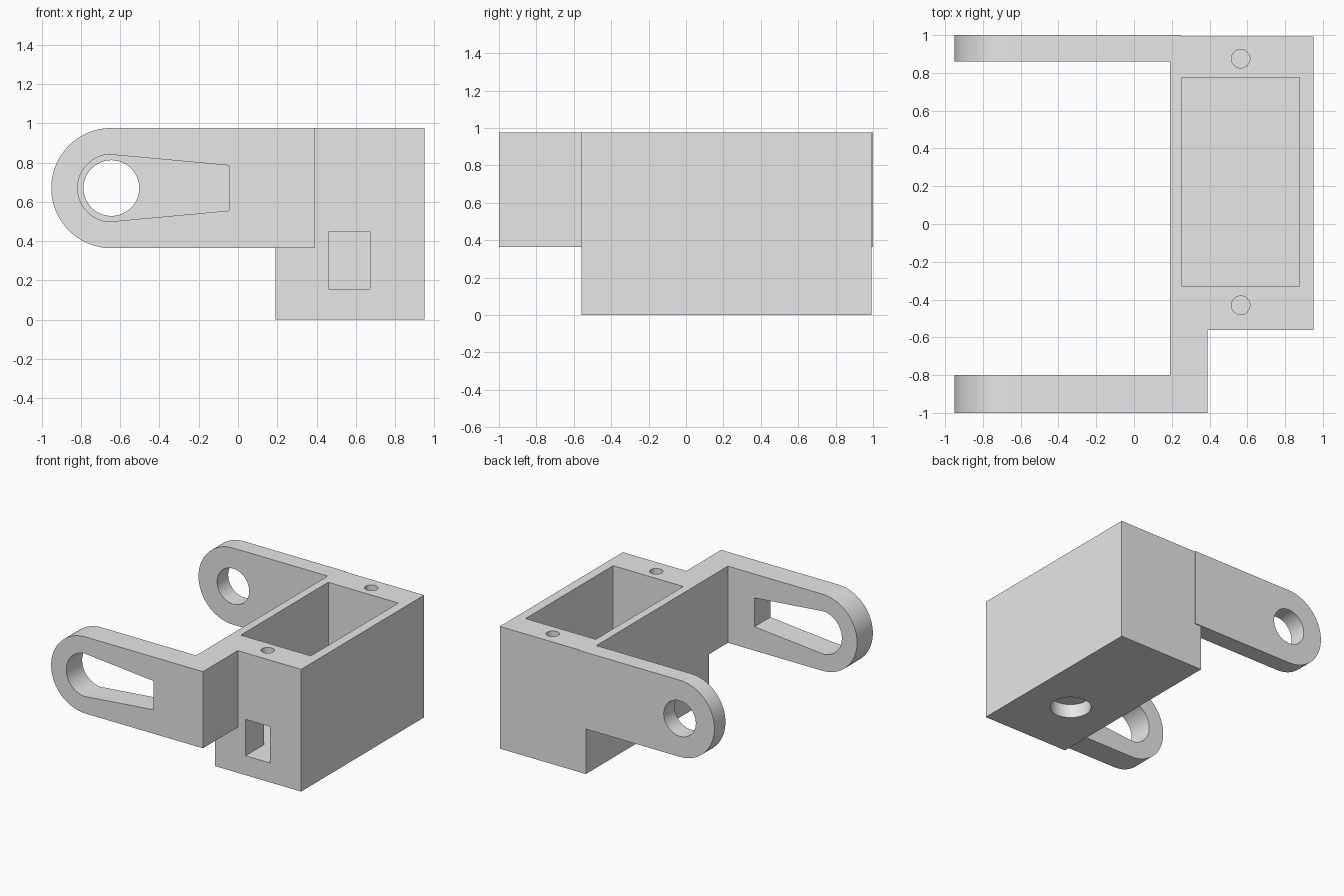
import bpy, bmesh, math
from mathutils import Vector

cube = bpy.data.objects.get("Cube")
if cube:
    bpy.data.objects.remove(cube, do_unlink=True)

grey = bpy.data.materials.new("plain grey")
grey.use_nodes = True
grey.diffuse_color = (0.8, 0.8, 0.8, 1)
grey.node_tree.nodes["Principled BSDF"].inputs["Base Color"].default_value = (0.8, 0.8, 0.8, 1)

TOP = 0.976
PIVOT = (-0.645, 0.67)
ARM_R = 0.306


def prism(name, outline, axis, lo, hi):
    """Extrude a 2D outline along y (outline in x, z) or z (outline in x, y)."""
    bm = bmesh.new()
    place = (lambda p: (p[0], lo, p[1])) if axis == "y" else (lambda p: (p[0], p[1], lo))
    face = bm.faces.new([bm.verts.new(place(p)) for p in outline])
    grown = bmesh.ops.extrude_face_region(bm, geom=[face])
    step = Vector((0, hi - lo, 0)) if axis == "y" else Vector((0, 0, hi - lo))
    bmesh.ops.translate(bm, vec=step, verts=[v for v in grown["geom"] if isinstance(v, bmesh.types.BMVert)])
    bmesh.ops.recalc_face_normals(bm, faces=bm.faces)
    mesh = bpy.data.meshes.new(name)
    bm.to_mesh(mesh)
    bm.free()
    mesh.materials.append(grey)
    ob = bpy.data.objects.new(name, mesh)
    bpy.context.scene.collection.objects.link(ob)
    return ob


def rect(a0, a1, b0, b1):
    return [(a0, b0), (a1, b0), (a1, b1), (a0, b1)]


def arc(centre, r, start, end, n):
    angles = [math.radians(start + (end - start) * i / n) for i in range(n + 1)]
    return [(centre[0] + r * math.cos(a), centre[1] + r * math.sin(a)) for a in angles]


def circle(x, y, r, n=48):
    return arc((x, y), r, 0, 360, n)[:-1]


def arm_outline(end_x):
    """Straight bar with a rounded free end."""
    low, high = PIVOT[1] - ARM_R, PIVOT[1] + ARM_R
    return arc(PIVOT, ARM_R, 90, 270, 48) + [(end_x, low), (end_x, high)]


def combine(target, other, operation):
    mod = target.modifiers.new(operation.lower(), "BOOLEAN")
    mod.operation, mod.object, mod.solver = operation, other, "EXACT"
    bpy.context.view_layer.objects.active = target
    bpy.ops.object.modifier_apply(modifier=mod.name)
    bpy.data.objects.remove(other, do_unlink=True)


# Solid parts: housing box, two arms and the web joining the front arm
bracket = prism("bracket", rect(0.19, 0.95, -0.56, 0.992), "z", 0, TOP)
solids = [
    prism("back_arm", arm_outline(0.25), "y", 0.86, 1.0),
    prism("front_arm", arm_outline(0.39), "y", -1.0, -0.8),
    prism("front_web", rect(0.19, 0.39, -0.9, -0.5), "z", PIVOT[1] - ARM_R, TOP),
]
for part in solids:
    combine(bracket, part, "UNION")

# Openings: pocket, side window, screw holes, base recess, arm hole and tapered slot
slot = arc(PIVOT, 0.172, 95, 265, 40) + [(-0.045, 0.555), (-0.045, 0.785)]
openings = [
    prism("pocket", rect(0.255, 0.875, -0.33, 0.775), "z", 0.155, 1.2),
    prism("window", rect(0.46, 0.673, 0.155, 0.445), "y", -0.7, -0.2),
    prism("base_recess", circle(0.565, -0.05, 0.15), "z", -0.1, 0.11),
    prism("pivot_hole", circle(*PIVOT, 0.142), "y", 0.7, 1.2),
    prism("tapered_slot", slot, "y", -1.2, -0.7),
]
for y in (-0.43, 0.875):
    openings.append(prism("screw_hole", circle(0.565, y, 0.049, 32), "z", 0.62, 1.2))
for cutter in openings:
    combine(bracket, cutter, "DIFFERENCE")

# Smooth curved walls, crisp edges
bpy.ops.object.select_all(action="DESELECT")
bracket.select_set(True)
bpy.context.view_layer.objects.active = bracket
bpy.ops.object.shade_smooth_by_angle(angle=math.radians(30))
